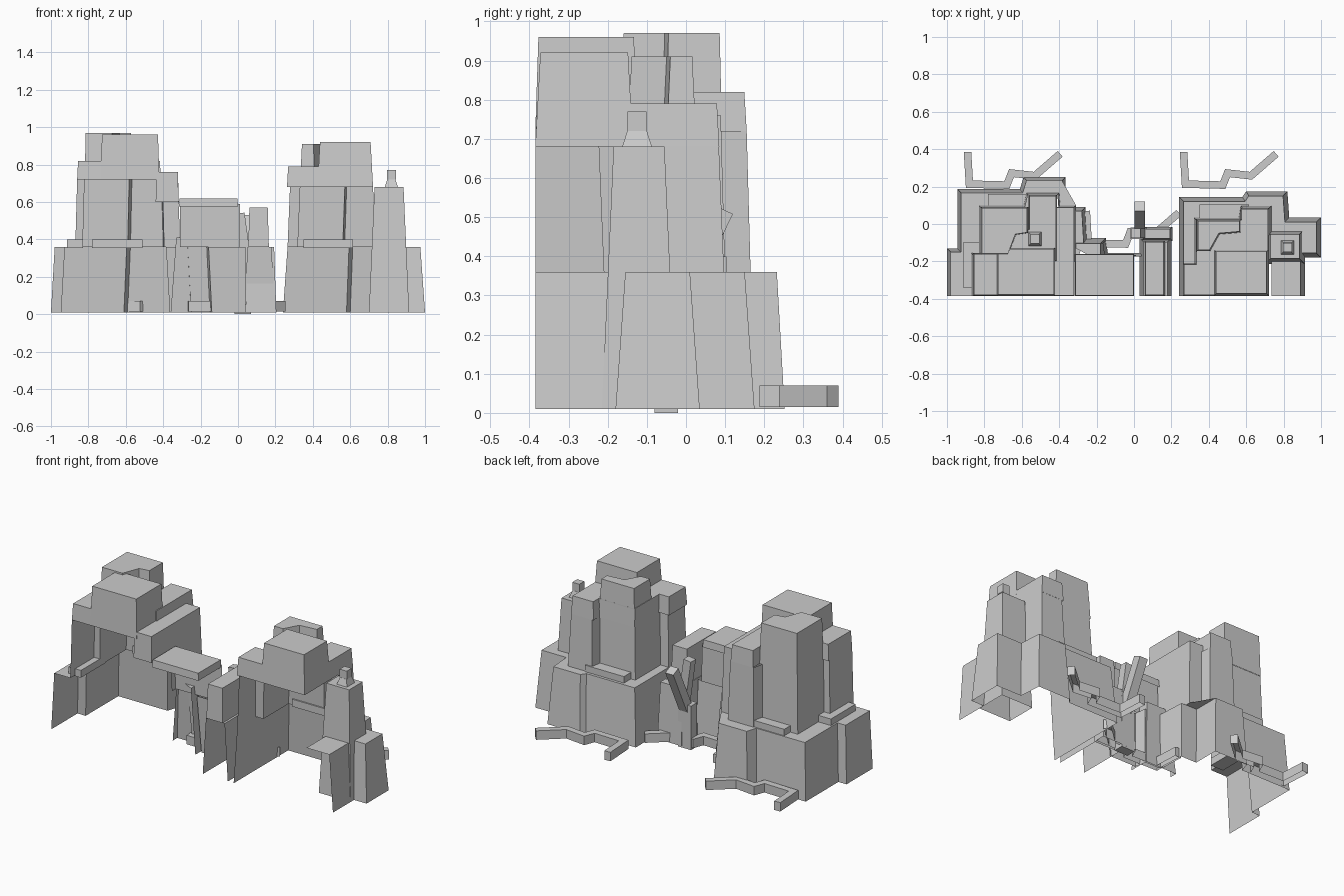
import bpy, bmesh
from mathutils import Vector

cube = bpy.data.objects.get("Cube")
if cube:
    bpy.data.objects.remove(cube)

stone = bpy.data.materials.new("grey_stone")
stone.use_nodes = True
stone.diffuse_color = (0.6, 0.6, 0.6, 1)
stone.node_tree.nodes["Principled BSDF"].inputs["Base Color"].default_value = (0.6, 0.6, 0.6, 1)

FRONT = -0.385
LEDGE = 0.36


def finish(name, bm):
    mesh = bpy.data.meshes.new(name)
    bm.to_mesh(mesh)
    bm.free()
    mesh.materials.append(stone)
    ob = bpy.data.objects.new(name, mesh)
    bpy.context.collection.objects.link(ob)
    return ob


def inset(pts, d, closed=False):
    """Mitred offset of a plan outline towards its right-hand side."""
    pts = [Vector(p) for p in pts]
    n = len(pts)
    out = []
    for i, p in enumerate(pts):
        dirs = []
        if closed or i > 0:
            dirs.append((p - pts[i - 1]).normalized())
        if closed or i < n - 1:
            dirs.append((pts[(i + 1) % n] - p).normalized())
        a, b = [Vector((v.y, -v.x)) for v in (dirs[0], dirs[-1])]
        out.append(p + (a + b) * d / (1 + a.dot(b)))
    return out


def flat(bm, pts, z):
    """Upward-facing plan polygon."""
    face = bm.faces.new([bm.verts.new((p[0], p[1], z)) for p in pts])
    face.normal_update()
    if face.normal.z < 0:
        face.normal_flip()


def shell(name, pts, z0, z1, taper=0.01, closed=True, cap=True):
    """Tapered wall on a clockwise plan outline, with an optional top."""
    bm = bmesh.new()
    top = inset(pts, taper, closed)
    low = [bm.verts.new((p[0], p[1], z0)) for p in pts]
    high = [bm.verts.new((p[0], p[1], z1)) for p in top]
    n = len(pts)
    for i in range(n if closed else n - 1):
        j = (i + 1) % n
        bm.faces.new((low[i], high[i], high[j], low[j]))
    if cap:
        flat(bm, top, z1)
    finish(name, bm)
    return top


def block(name, x0, x1, y0, y1, z0, z1, taper=0.01):
    shell(name, [(x0, y0), (x0, y1), (x1, y1), (x1, y0)], z0, z1, taper)


def solid(name, x0, x1, y0, y1, z0, z1):
    bm = bmesh.new()
    bmesh.ops.create_cube(bm, size=1)
    for v in bm.verts:
        v.co = Vector(((x0 + x1) / 2 + v.co.x * (x1 - x0),
                       (y0 + y1) / 2 + v.co.y * (y1 - y0),
                       (z0 + z1) / 2 + v.co.z * (z1 - z0)))
    finish(name, bm)


def beam(name, a, b, width):
    a, b = Vector(a), Vector(b)
    bm = bmesh.new()
    bmesh.ops.create_cube(bm, size=1)
    for v in bm.verts:
        v.co = Vector((v.co.x * width, v.co.y * width, v.co.z * (b - a).length))
    ob = finish(name, bm)
    ob.location = (a + b) / 2
    ob.rotation_euler = (b - a).to_track_quat('Z', 'Y').to_euler()


def ledge(name, outer, inner):
    bm = bmesh.new()
    flat(bm, list(outer) + list(reversed(inner)), LEDGE)
    finish(name, bm)


def chimney(name, x, y, z):
    block(name + "_foot", x - .035, x + .035, y - .038, y + .038, z, z + .04, .013)
    block(name + "_stack", x - .024, x + .024, y - .024, y + .024, z + .04, z + .09, 0)


# Lower cliff walls, open at the front
left_base = [(-1, FRONT), (-1, -.13), (-.945, -.13), (-.945, .187), (-.61, .187),
             (-.59, .252), (-.365, .252), (-.365, .09), (-.26, .09), (-.25, -.085),
             (-.15, -.085), (-.14, -.155), (.04, -.155)]
right_base = [(.24, FRONT), (.24, .145), (.58, .145), (.6, .175), (.82, .175),
              (.83, .035), (1, .035), (1, -.18), (.915, -.18), (.915, FRONT)]
left_rim = shell("left_base_wall", left_base, .01, LEDGE, .02, False, False)
right_rim = shell("right_base_wall", right_base, .01, LEDGE, .025, False, False)

# Middle storey walls
left_mid = [(-.87, FRONT), (-.87, -.155), (-.83, -.155), (-.83, .1), (-.59, .1),
            (-.575, .165), (-.4, .165), (-.395, .1), (-.31, .1), (-.31, -.2)]
right_mid = [(.265, FRONT), (.265, -.21), (.32, -.21), (.32, .035), (.56, .035),
             (.57, .097), (.735, .097), (.735, -.06)]
shell("left_middle_wall", left_mid, LEDGE, .72, .01, False, False)
shell("right_middle_wall", right_mid, LEDGE, .68, .013, False, False)
ledge("left_ledge", left_rim[:10], left_mid)
ledge("right_ledge", right_rim, right_mid + [(.735, FRONT)])

# Stepped upper blocks of the left tower
block("left_shoulder", -.86, -.7, FRONT, -.155, .72, .82, .005)
block("left_front_peak", -.735, -.42, FRONT, -.125, .72, .96, .008)
block("left_back_block", -.565, -.412, -.2, .155, .72, .82, .006)
block("left_saddle", -.7, -.54, -.2, -.03, .72, .82, 0)
block("left_side_block", -.44, -.318, FRONT, .092, .6, .76, .003)
shell("left_back_peak", [(-.82, -.165), (-.82, .092), (-.565, .092), (-.565, -.05),
                         (-.63, -.06), (-.67, -.165)], .72, .97, .006)
chimney("left_chimney", -.53, -.08, .82)

# Stepped upper blocks of the right tower
block("right_shoulder", .262, .46, FRONT, -.21, .68, .79, .006)
block("right_front_peak", .425, .722, FRONT, -.135, .68, .92, .013)
block("right_back_block", .57, .722, -.2, .085, .68, .79, .006)
block("right_saddle", .333, .59, -.23, .022, .68, .79, 0)
shell("right_back_peak", [(.331, -.15), (.331, .027), (.575, .027), (.575, -.05),
                          (.46, -.06), (.41, -.15)], .68, .91, .011)
block("right_side_tower", .7, .915, -.215, -.025, .01, .68, .03)
chimney("right_chimney", .82, -.125, .68)

# Connecting wall and turret between the towers
shell("bridge_wall", [(-.31, -.165), (.01, -.165)], LEDGE, .59, .005, False, False)
block("bridge_slab", -.315, 0, FRONT, -.16, .575, .62, .003)
shell("buttress", [(-.36, -.12), (-.36, -.075), (-.15, -.075), (-.15, -.2)],
      .01, .41, .03, False)
shell("turret_wall", [(.03, FRONT), (.03, -.075), (.2, -.075), (.2, FRONT)],
      .01, LEDGE, .022, False)
block("turret_top", .055, .165, FRONT, -.09, LEDGE, .57, .006)
block("turret_back", .04, .205, -.09, -.015, .01, LEDGE, .012)

# Small rock shelves
solid("left_back_shelf", -.78, -.51, .09, .16, .355, .4)
solid("left_side_shelf", -.915, -.83, -.34, -.1, .355, .4)
solid("right_back_shelf", .35, .615, .025, .103, .355, .4)

# Winding low ridges behind the cliffs
ridge = [(-.89, .385), (-.88, .213), (-.68, .208), (-.655, .272), (-.53, .258), (-.395, .375)]
for name, dx, dy in (("left", 0, 0), ("right", 1.155, 0), ("middle", .635, -.315)):
    path = [(x + dx, y + dy) for x, y in ridge]
    outline = inset(path, -.02) + inset(path, .02)[::-1]
    shell(name + "_ridge", outline, .015, .07, 0)

# Branching plant in the gap
solid("plant_trunk", -.02, .07, -.08, -.02, 0, .27)
beam("plant_back_arm", (.03, -.04, .24), (.03, .095, .52), .055)
beam("plant_upright_arm", (.05, -.05, .25), (.01, -.05, .54), .05)
